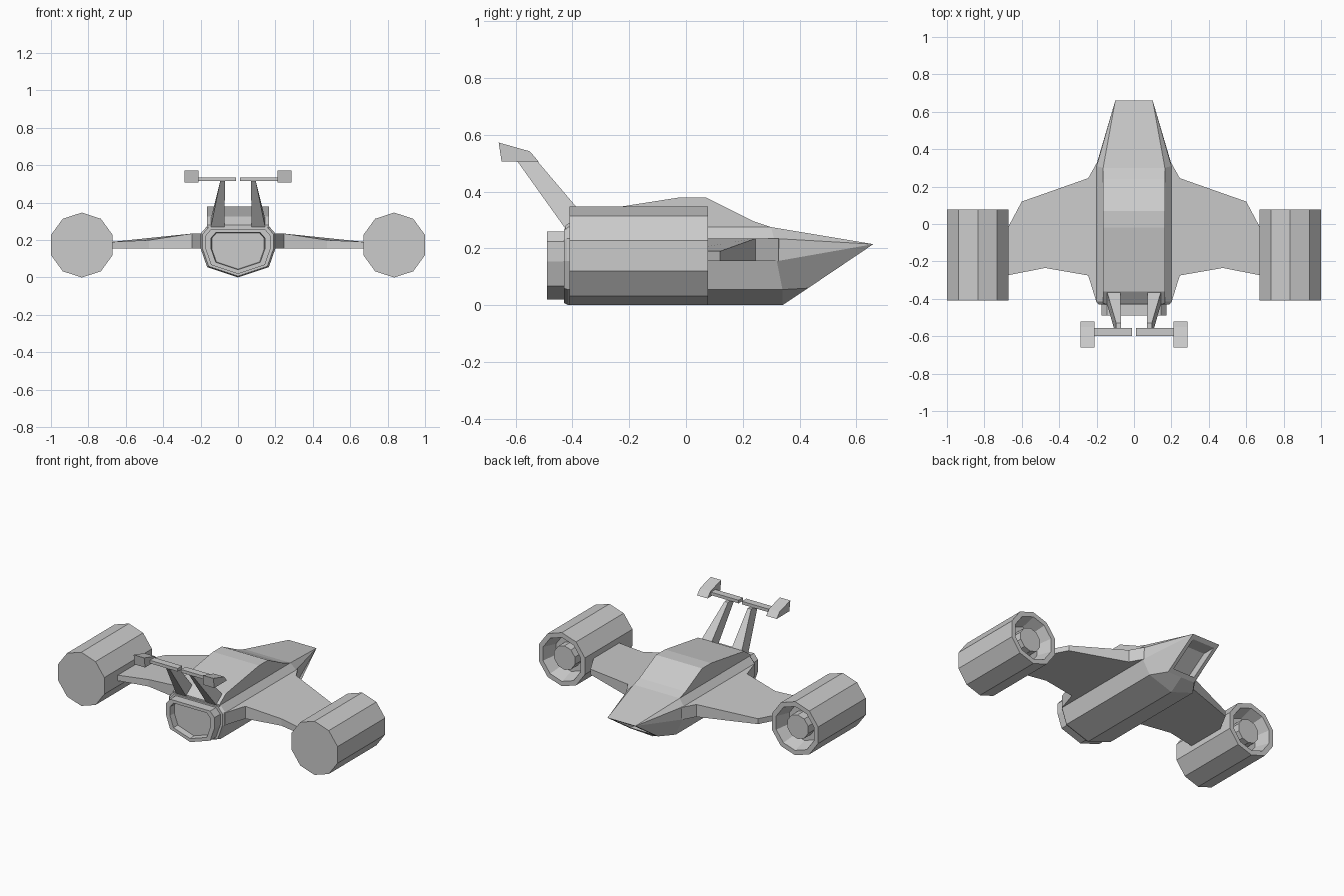
import bpy, bmesh, math
from mathutils import Vector

if "Cube" in bpy.data.objects:
    bpy.data.objects.remove(bpy.data.objects["Cube"])

grey = bpy.data.materials.new("hull grey")
grey.diffuse_color = (0.6, 0.6, 0.6, 1)
grey.use_nodes = True
grey.node_tree.nodes["Principled BSDF"].inputs["Base Color"].default_value = grey.diffuse_color


def finish(name, bm):
    bmesh.ops.remove_doubles(bm, verts=bm.verts, dist=1e-5)
    bmesh.ops.recalc_face_normals(bm, faces=bm.faces)
    me = bpy.data.meshes.new(name)
    bm.to_mesh(me)
    bm.free()
    me.materials.append(grey)
    ob = bpy.data.objects.new(name, me)
    bpy.context.collection.objects.link(ob)
    return ob


def loft(name, rings):
    """Skin a list of equal-length point rings and cap both ends."""
    bm = bmesh.new()
    vs = [[bm.verts.new(p) for p in r] for r in rings]
    n = len(rings[0])
    for a, b in zip(vs, vs[1:]):
        for i in range(n):
            j = (i + 1) % n
            bm.faces.new((a[i], a[j], b[j], b[i]))
    bm.faces.new(vs[0])
    bm.faces.new(vs[-1])
    return finish(name, bm)


def both_sides(name, rings):
    """Same loft on the right and mirrored to the left."""
    loft("right_" + name, rings)
    loft("left_" + name, [[(-x, y, z) for x, y, z in r] for r in rings])


def mirror_ring(half):
    """Close a half section whose first point lies on the centre plane."""
    return half + [(-x, y, z) for x, y, z in reversed(half[1:])]


# Hull: recessed thruster, stepped rear, body section and wedge nose
section = [(0, 0), (.165, .055), (.2, .155), (.2, .235), (.165, .275)]


def hull_ring(y, s):
    return mirror_ring([(x * s, y, .15 + (z - .15) * s) for x, z in section])


tip = (.1, .66, .215)
front = mirror_ring([(x, y, z) for (x, z), y in zip(section, (.34, .34, .32, .31, .3))])
nose = mirror_ring([(0, .43, .06), (.1, .43, .06), tip, tip, tip])
# open nose intake: shrink the sloped face, then push it back into the nose
c = Vector((0, .545, .1375))
lip = [tuple(c + (Vector(p) - c) * .78) for p in nose]
floor = [(x, y - .09, z) for x, y, z in lip]
loft("hull", [hull_ring(-.45, .7), hull_ring(-.49, .72), hull_ring(-.49, .87),
              hull_ring(-.43, .87), hull_ring(-.43, .95), hull_ring(-.415, 1),
              front, nose, lip, floor])

# Canopy: side profile stretched across the hull
profile = [(-.425, .25), (-.425, .28), (-.36, .327), (-.02, .38), (.07, .38),
           (.24, .295), (.3, .275), (.3, .25)]
loft("canopy", [[(x, y, z) for y, z in profile] for x in (-.165, .165)])

# Wings: outline with a tapering upper surface
outline = [(.19, .33, .235), (.2, .325, .235), (.245, .245, .235), (.6, .12, .19),
           (.68, -.03, .19), (.68, -.275, .19), (.475, -.235, .2),
           (.245, -.275, .235), (.2, -.42, .235), (.19, -.42, .235)]
both_sides("wing", [[(x, y, .155) for x, y, z in outline], outline])


# Engines: ten-sided pods with an open ring around a central hub
def pod_ring(y, r):
    return [(.835 + r * math.sin(k * math.pi / 5), y, .1735 + r * math.cos(k * math.pi / 5))
            for k in range(10)]


both_sides("engine", [pod_ring(-.41, .1735), pod_ring(.077, .1735), pod_ring(.077, .142),
                      pod_ring(-.02, .115), pod_ring(-.02, .078), pod_ring(.05, .078)])

# Tail struts leaning backwards
both_sides("tail_strut", [
    [(.072, -.36, .315), (.145, -.36, .315), (.145, -.425, .27), (.072, -.425, .27)],
    [(.07, -.53, .515), (.095, -.53, .515), (.095, -.6, .515), (.07, -.6, .515)]])

# Tail crossbars
both_sides("tail_bar", [[(x, -.6, .515), (x, -.555, .515), (x, -.555, .535), (x, -.6, .535)]
                        for x in (.012, .215)])

# Tail end fins
fin = [(-.65, .507), (-.66, .573), (-.55, .542), (-.52, .507)]
both_sides("tail_fin", [[(x, y, z) for y, z in fin] for x in (.21, .285)])
